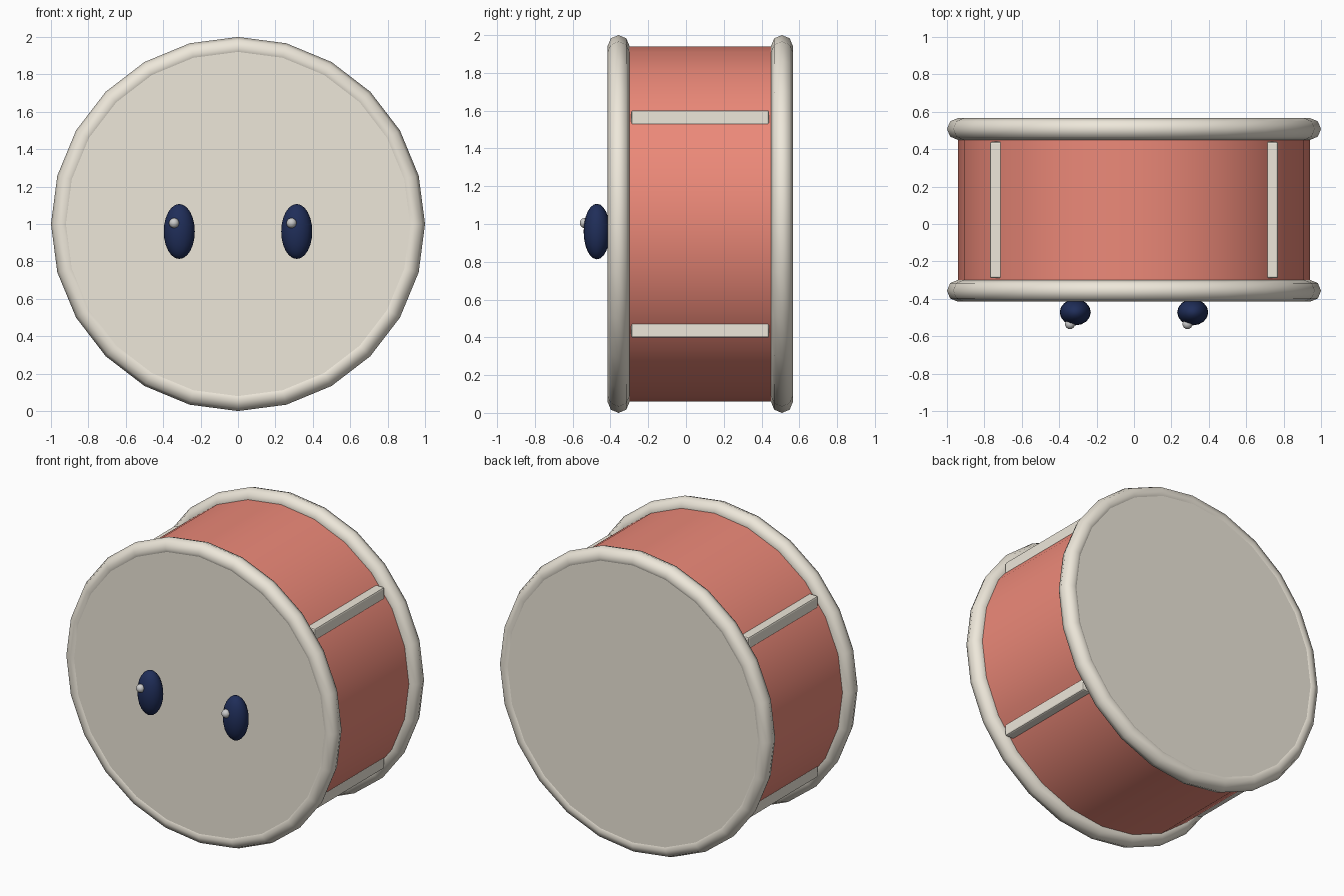
import bpy, math

if "Cube" in bpy.data.objects:
    bpy.data.objects.remove(bpy.data.objects["Cube"])

ZC = 1.0                      # height of the drum axis
SIDE = (math.pi / 2, 0, 0)    # turns a z-axis primitive to lie along y


def material(name, rgb):
    m = bpy.data.materials.new(name)
    m.diffuse_color = (*rgb, 1)
    m.use_nodes = True
    m.node_tree.nodes["Principled BSDF"].inputs["Base Color"].default_value = m.diffuse_color
    return m


cream = material("cream", (0.85, 0.80, 0.70))
coral = material("coral", (0.84, 0.25, 0.19))
navy = material("navy", (0.014, 0.027, 0.10))


def finish(name, mat=None, angle=None):
    o = bpy.context.object
    o.name = name
    if mat:
        o.data.materials.append(mat)
    if angle:
        bpy.ops.object.shade_smooth_by_angle(angle=math.radians(angle))
    return o


def cylinder(name, radius, y0, y1, mat):
    bpy.ops.mesh.primitive_cylinder_add(vertices=24, radius=radius, depth=y1 - y0,
                                        location=(0, (y0 + y1) / 2, ZC), rotation=SIDE)
    return finish(name, mat, 40)


def ball(name, loc, radii, mat=None):
    bpy.ops.mesh.primitive_uv_sphere_add(segments=16, ring_count=12, radius=1, location=loc)
    bpy.context.object.scale = radii
    bpy.ops.object.transform_apply(location=False, rotation=False, scale=True)
    return finish(name, mat, 60)


# Drum shell
cylinder("drum_shell", 0.94, -0.36, 0.51, coral)

# Hoops and the skins stretched inside them
for side, y, s in (("front", -0.357, -1), ("back", 0.508, 1)):
    bpy.ops.mesh.primitive_torus_add(major_segments=24, minor_segments=8, major_radius=0.942,
                                     minor_radius=0.058, location=(0, y, ZC), rotation=SIDE)
    finish(side + "_hoop", cream, 60)
    a, b = sorted((y + s * 0.01, y + s * 0.049))
    cylinder(side + "_skin", 0.93, a, b, cream)

# Four tension bars, set square into the shell
for sx, xn in ((-1, "left"), (1, "right")):
    for sz, zn in ((-1, "lower"), (1, "upper")):
        bpy.ops.mesh.primitive_cube_add(size=1, location=(sx * 0.73, 0.075, ZC + sz * 0.562))
        bpy.context.object.scale = (0.08, 0.73, 0.08)
        bpy.ops.object.transform_apply(location=False, rotation=False, scale=True)
        bar = finish(f"{zn}_{xn}_bar", cream)
        bev = bar.modifiers.new("bevel", 'BEVEL')
        bev.width, bev.segments = 0.01, 2

# Eyes with small highlights
for sx, xn in ((-1, "left"), (1, "right")):
    ball(xn + "_eye", (sx * 0.314, -0.472, 0.96), (0.083, 0.07, 0.147), navy)
    ball(xn + "_eye_highlight", (sx * 0.314 - 0.028, -0.535, 1.005), (0.027, 0.027, 0.027))
